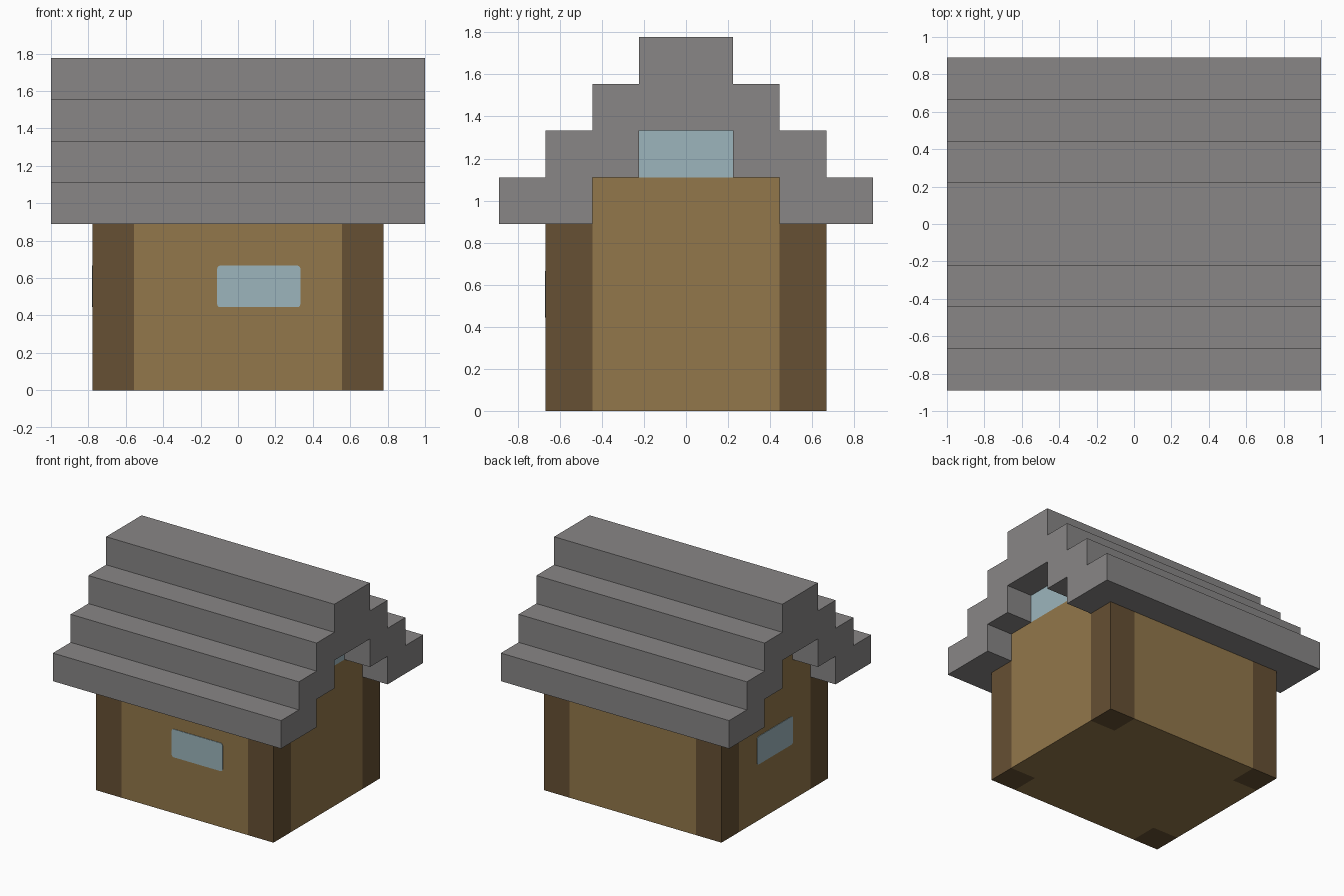
import bpy
import bmesh
from mathutils import Matrix, Vector

if "Cube" in bpy.data.objects:
    bpy.data.objects.remove(bpy.data.objects["Cube"])

U = 2 / 9  # one building block


def material(name, rgb):
    m = bpy.data.materials.new(name)
    m.use_nodes = True
    m.diffuse_color = (*rgb, 1)
    m.node_tree.nodes["Principled BSDF"].inputs["Base Color"].default_value = (*rgb, 1)
    return m


STONE = material("roof grey", (0.246, 0.238, 0.238))
PLANK = material("plank brown", (0.287, 0.184, 0.069))
LOG = material("log dark brown", (0.133, 0.08, 0.033))
GLASS = material("glass pale blue", (0.332, 0.462, 0.503))


def finish(name, bm, mat):
    bmesh.ops.recalc_face_normals(bm, faces=bm.faces)
    mesh = bpy.data.meshes.new(name)
    bm.to_mesh(mesh)
    bm.free()
    mesh.materials.append(mat)
    obj = bpy.data.objects.new(name, mesh)
    bpy.context.collection.objects.link(obj)
    return obj


def box(name, mat, low, high):
    """Box between two corners given in blocks."""
    low, high = Vector(low) * U, Vector(high) * U
    bm = bmesh.new()
    bmesh.ops.create_cube(bm, size=1)
    bmesh.ops.scale(bm, vec=high - low, verts=bm.verts)
    bmesh.ops.translate(bm, vec=(low + high) / 2, verts=bm.verts)
    return finish(name, bm, mat)


def extrude(bm, points, vec):
    face = bm.faces.new([bm.verts.new(p) for p in points])
    out = bmesh.ops.extrude_face_region(bm, geom=[face])["geom"]
    bmesh.ops.translate(bm, vec=vec,
                        verts=[v for v in out if isinstance(v, bmesh.types.BMVert)])


def window(name, centre, axis):
    """Thin round-cornered pane facing -y or -x."""
    bm = bmesh.new()
    bmesh.ops.create_cube(bm, size=1)
    bmesh.ops.scale(bm, vec=(2 * U, 0.008, U), verts=bm.verts)
    corners = [e for e in bm.edges
               if abs(e.verts[0].co.y - e.verts[1].co.y) > 0.001]
    bmesh.ops.bevel(bm, geom=corners, offset=0.016, segments=3, profile=0.5,
                    affect='EDGES')
    if axis == 'X':
        bmesh.ops.rotate(bm, verts=bm.verts, matrix=Matrix.Rotation(-1.5707963, 3, 'Z'))
    bmesh.ops.translate(bm, vec=Vector(centre) * U, verts=bm.verts)
    return finish(name, bm, GLASS)


# Stepped roof: outer steps up one side, then the matching underside steps
outer, inner = [], []
for i in range(4):
    outer += [(4 - i, 4 + i), (4 - i, 5 + i)]
for i in range(2):
    inner += [(2 - i, 4 + i), (2 - i, 5 + i)]
side = outer[::-1] + inner
half = outer + [(-y, z) for y, z in outer[::-1]]
under = [(-y, z) for y, z in inner] + inner[::-1]
bm = bmesh.new()
extrude(bm, [(-1, y * U, z * U) for y, z in half + under], (2, 0, 0))
finish("stepped_roof", bm, STONE)

# Plank walls
box("end_walls", PLANK, (-3.5, -2, 0), (3.5, 2, 5))
box("front_wall", PLANK, (-2.5, -3, 0), (2.5, -2, 4))
box("back_wall", PLANK, (-2.5, 2, 0), (2.5, 3, 4))
box("gable_infill", PLANK, (-3.5, -1, 5), (2.5, 1, 6))
box("gable_window", GLASS, (2.5, -1, 5), (3.5, 1, 6))

# Corner logs
for sx, xname in ((-1, "right"), (1, "left")):
    for sy, yname in ((-1, "front"), (1, "back")):
        cx, cy = 3 * sx, 2.5 * sy
        box(f"{yname}_{xname}_corner_log", LOG,
            (cx - 0.5, cy - 0.5, 0), (cx + 0.5, cy + 0.5, 4))

# Window panes
window("front_window", (0.5, -3, 2.5), 'Y')
window("side_window", (-3.5, 0, 2.5), 'X')
